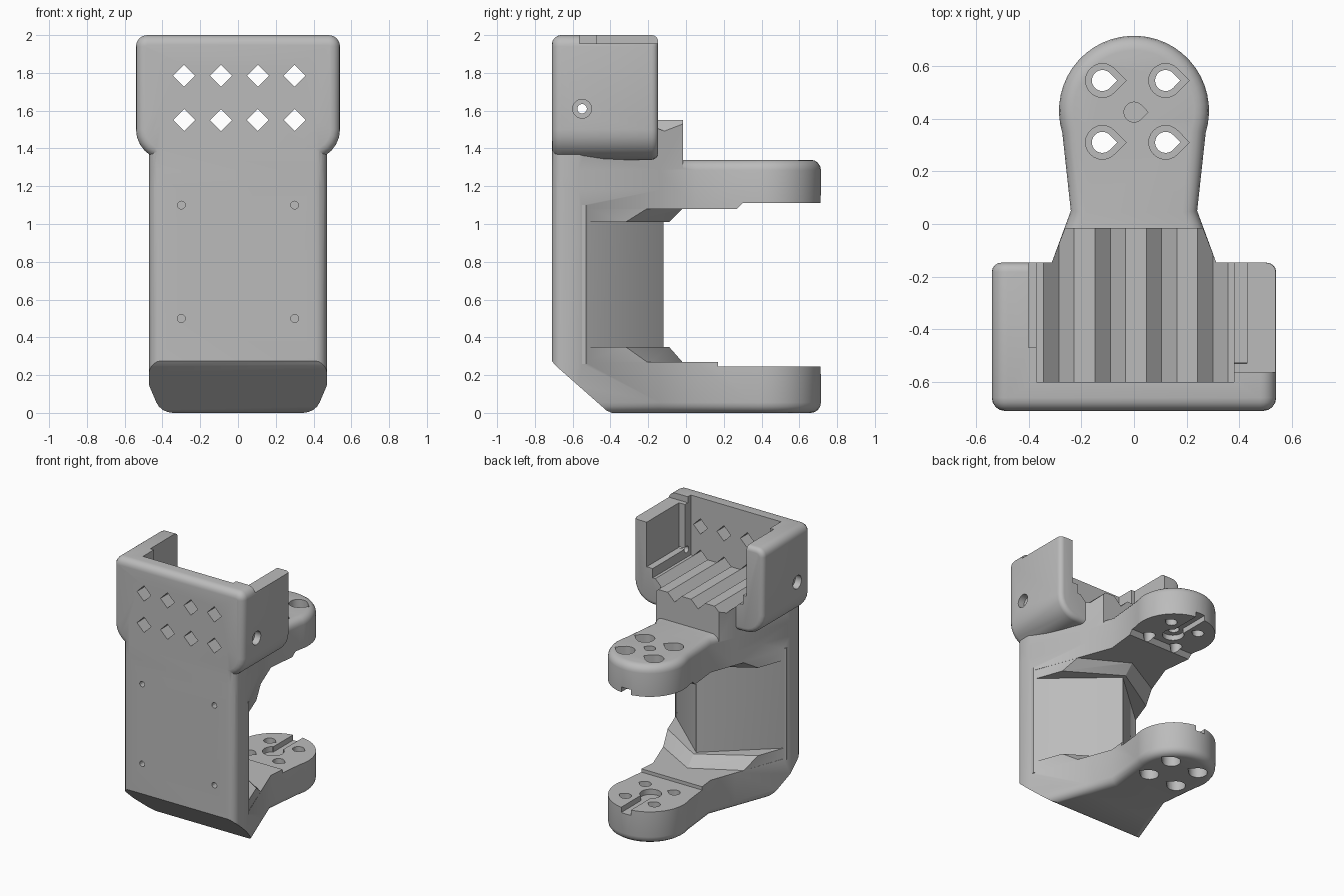
import bpy, bmesh
from math import sin, cos, pi
from mathutils import Vector

cube = bpy.data.objects.get("Cube")
if cube:
    bpy.data.objects.remove(cube)

grey = bpy.data.materials.new("plain_grey")
grey.use_nodes = True
grey.diffuse_color = (0.5, 0.5, 0.5, 1)
grey.node_tree.nodes["Principled BSDF"].inputs["Base Color"].default_value = (0.5, 0.5, 0.5, 1)

PLACE = {"x": lambda a, b, h: (h, a, b),
         "y": lambda a, b, h: (a, h, b),
         "z": lambda a, b, h: (a, b, h)}


def to_object(name, bm):
    bmesh.ops.recalc_face_normals(bm, faces=bm.faces)
    mesh = bpy.data.meshes.new(name)
    bm.to_mesh(mesh)
    bm.free()
    mesh.materials.append(grey)
    ob = bpy.data.objects.new(name, mesh)
    bpy.context.collection.objects.link(ob)
    return ob


def loft(name, low, high, axis, lo, hi, bevel_lo=0, bevel_hi=0):
    """Solid between two outlines of equal point count, with optional rounded rims."""
    bm = bmesh.new()
    rings = [[bm.verts.new(PLACE[axis](a, b, h)) for a, b in pts]
             for pts, h in ((low, lo), (high, hi))]
    caps = [bm.faces.new(r) for r in rings]
    n = len(low)
    for i in range(n):
        j = (i + 1) % n
        bm.faces.new((rings[0][i], rings[0][j], rings[1][j], rings[1][i]))
    bmesh.ops.recalc_face_normals(bm, faces=bm.faces)
    rims = [(list(c.edges), r) for c, r in zip(caps, (bevel_lo, bevel_hi)) if r]
    for edges, r in rims:
        bmesh.ops.bevel(bm, geom=edges, offset=r, segments=4, profile=0.5, affect="EDGES")
    return to_object(name, bm)


def prism(name, pts, axis, lo, hi, bevel_lo=0, bevel_hi=0):
    return loft(name, pts, pts, axis, lo, hi, bevel_lo, bevel_hi)


def box(name, x0, x1, y0, y1, z0, z1):
    return prism(name, [(x0, y0), (x1, y0), (x1, y1), (x0, y1)], "z", z0, z1)


def combine(target, tool, operation):
    """Apply one boolean and remove the tool."""
    mod = target.modifiers.new("bool", "BOOLEAN")
    mod.operation, mod.solver, mod.object = operation, "EXACT", tool
    bpy.context.view_layer.update()
    graph = bpy.context.evaluated_depsgraph_get()
    mesh = bpy.data.meshes.new_from_object(target.evaluated_get(graph))
    target.modifiers.clear()
    target.data = mesh
    bpy.data.objects.remove(tool)


def rounded(points):
    """Outline from (a, b, radius) corners, each rounded by a curve."""
    out, n = [], len(points)
    for i, (a, b, r) in enumerate(points):
        p = Vector((a, b))
        if not r:
            out.append((a, b))
            continue
        d0 = (Vector(points[i - 1][:2]) - p).normalized() * r
        d1 = (Vector(points[(i + 1) % n][:2]) - p).normalized() * r
        for k in range(7):
            t = k / 6 * pi / 2
            out.append(tuple(p + d0 * (1 - sin(t)) + d1 * (1 - cos(t))))
    return out


def disc(a, b, r, n=24):
    return [(a + r * cos(2 * pi * i / n), b + r * sin(2 * pi * i / n)) for i in range(n)]


def teardrop(a, b, r):
    arc = [pi / 4 + 1.5 * pi * i / 18 for i in range(19)]
    return [(a + r * 1.41, b)] + [(a + r * cos(t), b + r * sin(t)) for t in arc]


def mirrored(half):
    return half + [(-a, b) for a, b in reversed(half)]


# Plan outline: wide back plate, flared waist, round arm tip
plate = [(0.47, -0.57)]
corner = [(0.47 - 0.06 * (1 - cos(t)), -0.65 - 0.06 * sin(t))
          for t in [pi / 2 * (1 - k / 5) for k in range(6)]]
waist = corner + plate + [(0.31, -0.14)]
tip = [(0.285 * cos(t), 0.43 + 0.285 * sin(t)) for t in [-0.3 + (pi / 2 + 0.25) * k / 14 for k in range(15)]]
plan = mirrored(waist + [(0.24, 0.05)] + tip)
neck_plan = mirrored(waist + [(0.262, -0.015)])

# Main body with the space between the arms removed
body = prism("clamp_bracket", plan, "z", 0, 1.34, 0.055, 0.055)
gap = [(-0.53, 0.27), (0.17, 0.27), (0.17, 0.245), (2, 0.245),
       (2, 1.11), (0.3, 1.11), (0.27, 1.08), (-0.53, 1.08)]
combine(body, prism("arm_gap", gap, "x", -1, 1), "DIFFERENCE")
chamfer = [(-0.9, 0.45), (-0.71, 0.275), (-0.69, 0.25), (-0.42, 0.012), (-0.38, -0.005), (-0.38, -0.3), (-0.9, -0.3)]
combine(body, prism("foot_chamfer", chamfer, "x", -1, 1), "DIFFERENCE")

# Neck block and cradle head
combine(body, prism("neck_block", neck_plan, "z", 1.18, 1.55), "UNION")
head = rounded([(-0.54, 1.34, 0.16), (0.54, 1.34, 0.16), (0.54, 2, 0.06), (-0.54, 2, 0.06)])
combine(body, prism("cradle_head", head, "y", -0.71, -0.147, 0.05, 0.035), "UNION")

# Triangular rib between the arms, with sloped collars at both ends
rib = [(0.463, -0.55), (0.463, -0.53), (0, -0.12), (-0.463, -0.53), (-0.463, -0.55)]
combine(body, prism("centre_rib", rib, "z", 0.26, 1.1), "UNION")


def collar(side, end):
    return mirrored([(0.46, -0.55), (side[0], side[1]), (0.001, end)])


narrow, wide = collar((0.377, -0.32), -0.09), collar((0.332, -0.2), -0.015)
combine(body, loft("lower_collar", wide, narrow, "z", 0.265, 0.35), "UNION")
combine(body, loft("upper_collar", narrow, wide, "z", 1.01, 1.085), "UNION")

# Cradle cavity, ear recesses and lowered ear top
for cut in [(-0.37, 0.38, -0.6, 0.3, 1.55, 2.3),
            (-0.40, -0.3, -0.47, 0.3, 1.62, 2.3),
            (0.3, 0.43, -0.53, 0.3, 1.62, 2.3),
            (0.3, 0.8, -0.565, 0.3, 1.955, 2.3)]:
    combine(body, box("cradle_cut", *cut), "DIFFERENCE")

# Diamond channels: vents in the wall and grooves in the floor
for x in (-0.285, -0.09, 0.105, 0.3):
    for z in (1.55, 1.785):
        d = 0.058
        diamond = [(x - d, z), (x, z - d), (x + d, z), (x, z + d)]
        combine(body, prism("vent", diamond, "y", -1, 0.3), "DIFFERENCE")

# Pilot holes in the plate, and screw holes through the ears
for x in (-0.3, 0.3):
    for z in (0.5, 1.1):
        combine(body, prism("pilot_hole", disc(x, z, 0.021, 12), "y", -1, -0.58), "DIFFERENCE")
combine(body, prism("ear_hole", disc(-0.55, 1.61, 0.025), "x", -1, 1), "DIFFERENCE")
for lo, hi in ((-1, -0.49), (0.49, 1)):
    combine(body, prism("ear_counterbore", disc(-0.55, 1.61, 0.05), "x", lo, hi), "DIFFERENCE")

# Arm screw holes with counterbores on the outer faces
for x in (-0.12, 0.12):
    for y in (0.31, 0.545):
        combine(body, prism("arm_hole", teardrop(x, y, 0.04), "z", -1, 3), "DIFFERENCE")
        for lo, hi in ((-1, 0.12), (1.24, 3)):
            combine(body, prism("arm_counterbore", teardrop(x, y, 0.064), "z", lo, hi), "DIFFERENCE")
combine(body, prism("centre_hole", teardrop(0, 0.425, 0.038), "z", 1, 3), "DIFFERENCE")

# Keyhole slots on the inner arm faces, open at the tip
keyhole = mirrored([(0.04, 0.9), (0.04, 0.48)] + [(0.075 * cos(t), 0.42 + 0.075 * sin(t))
                   for t in [0.9 - (0.9 + pi / 2 - 0.05) * k / 8 for k in range(9)]])
for lo, hi in ((0.205, 0.6), (0.8, 1.15)):
    combine(body, prism("keyhole_slot", keyhole, "z", lo, hi), "DIFFERENCE")

# Smooth the rounded edges, keep the rest sharp
bpy.ops.object.select_all(action="DESELECT")
body.select_set(True)
bpy.context.view_layer.objects.active = body
bpy.ops.object.shade_smooth_by_angle(angle=0.5)
